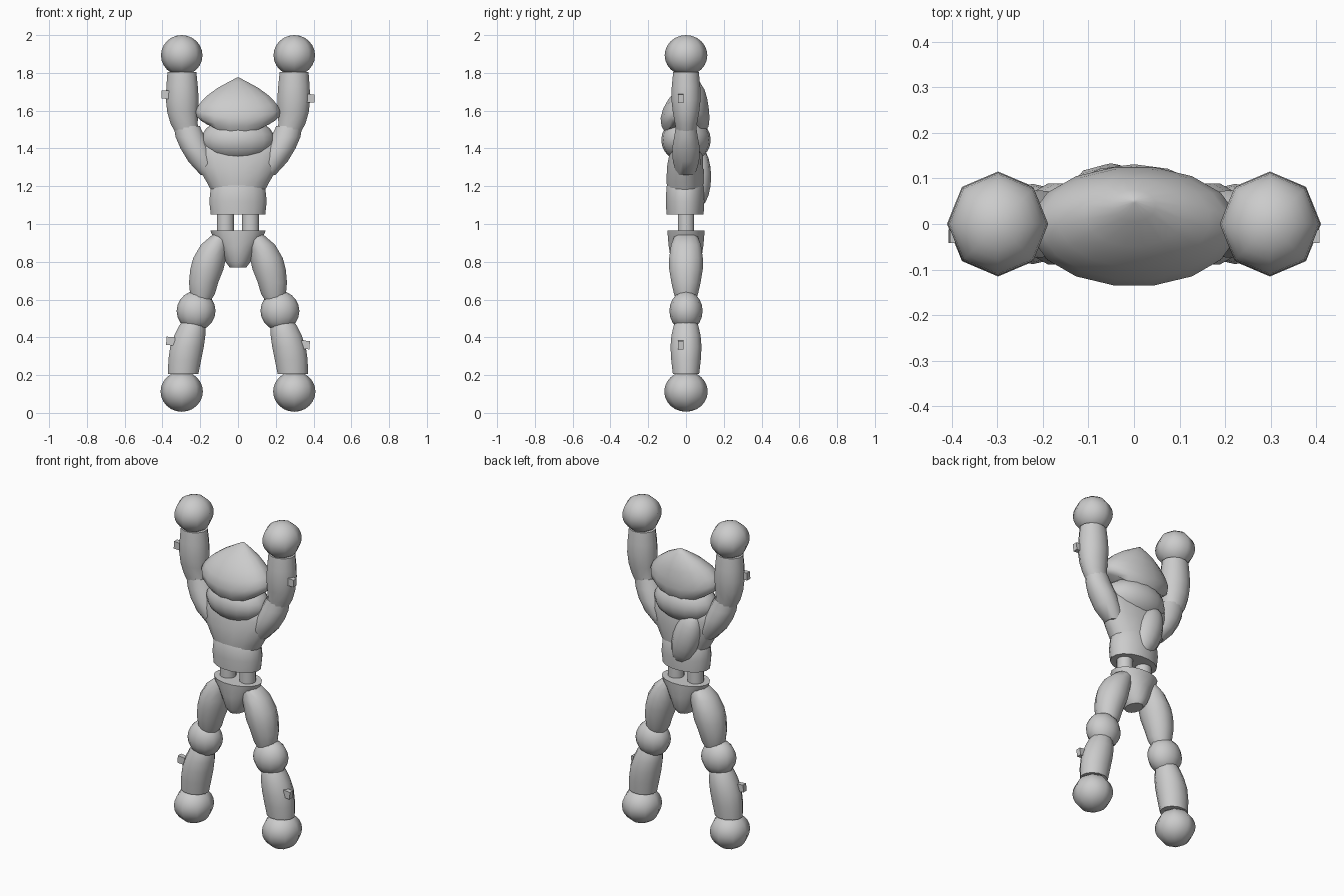
import bpy, bmesh, math
from mathutils import Matrix

if "Cube" in bpy.data.objects:
    bpy.data.objects.remove(bpy.data.objects["Cube"], do_unlink=True)

grey = bpy.data.materials.new("plain grey")
grey.use_nodes = True
colour = (0.6, 0.6, 0.6, 1)
grey.diffuse_color = colour
grey.node_tree.nodes["Principled BSDF"].inputs["Base Color"].default_value = colour


def finish(name, bm, angle=50):
    bmesh.ops.recalc_face_normals(bm, faces=bm.faces)
    mesh = bpy.data.meshes.new(name)
    bm.to_mesh(mesh)
    bm.free()
    mesh.materials.append(grey)
    obj = bpy.data.objects.new(name, mesh)
    bpy.context.collection.objects.link(obj)
    bpy.ops.object.select_all(action="DESELECT")
    obj.select_set(True)
    bpy.context.view_layer.objects.active = obj
    bpy.ops.object.shade_smooth_by_angle(angle=math.radians(angle))
    return obj


def loft(name, rings, sides=12, side=1, lift=0):
    """Skin rings of (x, y, z, x radius, y radius); lift raises the sides of the first ring."""
    bm = bmesh.new()
    loops = []
    for i, (x, y, z, rx, ry) in enumerate(rings):
        fade = lift * (1 - i / (len(rings) - 1)) ** 1.5
        loop = []
        for k in range(sides):
            a = 2 * math.pi * (k + 0.5) / sides
            loop.append(bm.verts.new((side * (x + rx * math.cos(a)), y + ry * math.sin(a),
                                      z + fade * math.cos(a) ** 2)))
        loops.append(loop)
    for low, high in zip(loops, loops[1:]):
        for k in range(sides):
            j = (k + 1) % sides
            bm.faces.new((low[k], low[j], high[j], high[k]))
    bm.faces.new(loops[0])
    bm.faces.new(loops[-1])
    return finish(name, bm)


def ball(name, place, size, segments=8, rings=10, tilt=0):
    bm = bmesh.new()
    bmesh.ops.create_uvsphere(bm, u_segments=segments, v_segments=rings, radius=1)
    bmesh.ops.transform(bm, verts=bm.verts, matrix=Matrix.Translation(place)
                        @ Matrix.Rotation(tilt, 4, "Y") @ Matrix.Diagonal((*size, 1)))
    return finish(name, bm)


def block(name, place, size, tilt):
    bm = bmesh.new()
    bmesh.ops.create_cube(bm, size=1)
    bmesh.ops.transform(bm, verts=bm.verts, matrix=Matrix.Translation(place)
                        @ Matrix.Rotation(tilt, 4, "Y") @ Matrix.Diagonal((*size, 1)))
    return finish(name, bm, 30)


# Trunk
loft("waist", [(0, -.005, 1.05, .147, .1), (0, -.005, 1.12, .155, .104),
               (0, -.005, 1.2, .146, .1), (0, -.005, 1.24, .12, .08)], 16)
loft("chest", [(0, -.005, 1.16, .135, .092), (0, -.005, 1.22, .168, .1),
               (0, -.005, 1.3, .215, .098), (0, 0, 1.37, .24, .09),
               (0, 0, 1.43, .24, .075), (0, 0, 1.47, .19, .05)], 16)
ball("back_bulge", (-.05, .065, 1.25), (.085, .068, .17), 10, 10, -.3)
loft("pelvis", [(0, 0, .77, .045, .06), (0, 0, .8, .068, .08), (0, 0, .88, .105, .093),
                (0, 0, .93, .135, .098), (0, 0, .965, .149, .1)], 16)

# Head and hood
ball("lower_head", (0, 0, 1.445), (.195, .131, .12), 16, 12)
loft("hood", [(0, -.005, 1.48, .2, .105), (0, -.005, 1.515, .224, .127),
              (0, -.005, 1.56, .229, .132), (0, 0, 1.61, .206, .123),
              (0, .01, 1.66, .168, .105), (0, .025, 1.71, .11, .075),
              (0, .04, 1.75, .048, .035), (0, .05, 1.776, .004, .004)], 16, 1, .07)

# Limbs on both sides
for side, label in ((1, "left"), (-1, "right")):
    loft(label + "_waist_peg", [(.066, 0, .93, .046, .045), (.066, 0, 1.08, .046, .045)], 12, side)
    loft(label + "_upper_arm", [(.14, 0, 1.26, .06, .05), (.19, 0, 1.33, .075, .072),
                                (.225, 0, 1.4, .082, .076), (.253, 0, 1.46, .08, .065),
                                (.272, 0, 1.52, .071, .055)], 12, side)
    loft(label + "_forearm", [(.262, 0, 1.47, .064, .05), (.285, 0, 1.53, .074, .06),
                              (.293, 0, 1.59, .084, .072), (.295, 0, 1.66, .09, .08),
                              (.296, 0, 1.73, .086, .078), (.297, 0, 1.805, .079, .07)], 12, side)
    ball(label + "_hand", (side * .298, 0, 1.893), (.11, .113, .107), 8, 12)

    loft(label + "_thigh", [(.08, 0, .945, .055, .06), (.122, 0, .89, .077, .082),
                            (.15, 0, .82, .09, .092), (.165, 0, .76, .091, .092),
                            (.182, 0, .69, .08, .08), (.188, 0, .63, .068, .066),
                            (.195, 0, .59, .05, .05)], 12, side)
    ball(label + "_knee", (side * .222, 0, .54), (.103, .088, .105), 12, 10)
    loft(label + "_shin", [(.29, 0, .205, .083, .072), (.282, 0, .28, .09, .081),
                           (.27, 0, .35, .092, .085), (.255, 0, .41, .085, .08),
                           (.243, 0, .46, .072, .068), (.235, 0, .5, .05, .05)], 12, side)
    ball(label + "_foot", (side * .298, 0, .113), (.112, .115, .107), 8, 12)

    # Small clips on the outer side of each limb
    drop = .01 * side
    block(label + "_arm_clip", (side * .385, -.027, 1.675 - drop), (.04, .03, .044), .06)
    block(label + "_leg_clip", (side * .357, -.027, .37 - drop), (.045, .03, .044), .08)
